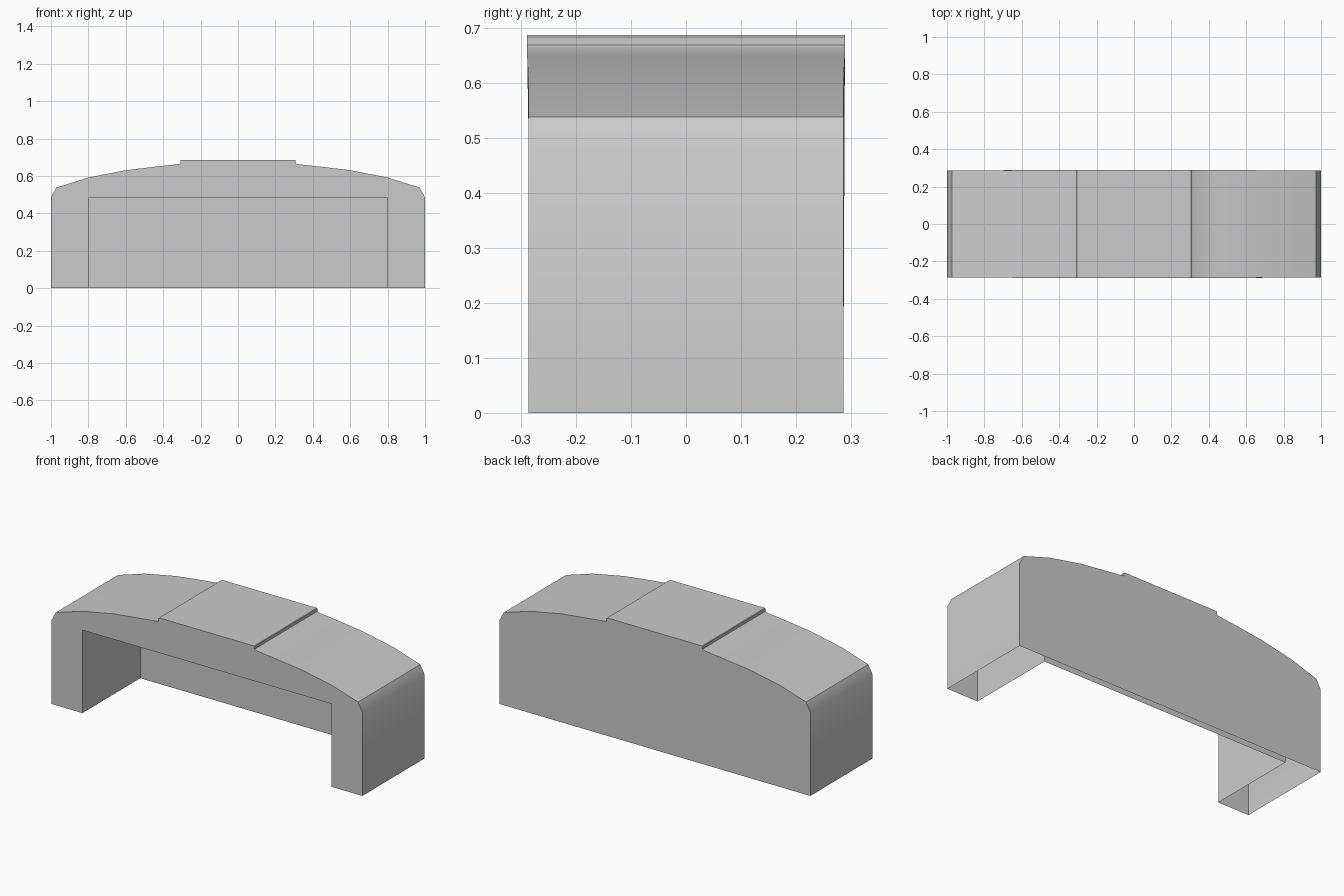
import bpy, bmesh, math

if "Cube" in bpy.data.objects:
    bpy.data.objects.remove(bpy.data.objects["Cube"])

DEPTH = 0.286      # half depth of the body
FLARE = 0.003      # slight outward swell near the crown
RECESS_Y = 0.245   # inner face of the back wall

# right half of the arched outline, bottom to crown (x, z)
half = [(1, 0), (1, 0.485), (0.972, 0.538), (0.8, 0.592), (0.6, 0.631),
        (0.45, 0.649), (0.315, 0.664), (0.308, 0.669), (0.308, 0.684), (0.305, 0.687)]
outline = half + [(-x, z) for x, z in reversed(half)]
opening = [(-0.8, 0), (-0.8, 0.482), (0.8, 0.482), (0.8, 0)]

bm = bmesh.new()


def half_depth(z):
    return DEPTH + FLARE * min(1, max(0, (z - 0.6) / 0.05))


def ring(points, side):
    return [bm.verts.new((x, side * half_depth(z), z)) for x, z in points]


def bridge(a, b):
    for i in range(len(a) - 1):
        bm.faces.new((a[i], b[i], b[i + 1], a[i + 1]))


# outer shell, open underneath
front = ring(outline, -1)
back = ring(outline, 1)
bridge(front, back)
bm.faces.new(back)

# front face with the opening, and the recess behind it
mouth = ring(opening, -1)
inner = [bm.verts.new((x, RECESS_Y, z)) for x, z in opening]
bm.faces.new(front + mouth)
bridge(mouth, inner)
bm.faces.new(inner)

bmesh.ops.recalc_face_normals(bm, faces=bm.faces)
# make sure the shell faces outward
bm.faces.ensure_lookup_table()
if bm.faces[0].normal.x < 0:
    bmesh.ops.reverse_faces(bm, faces=bm.faces)

mesh = bpy.data.meshes.new("arched_cover")
bm.to_mesh(mesh)
bm.free()
cover = bpy.data.objects.new("arched_cover", mesh)
bpy.context.collection.objects.link(cover)

# smooth arch, crisp edges
bpy.context.view_layer.objects.active = cover
cover.select_set(True)
bpy.ops.object.shade_smooth_by_angle(angle=math.radians(33))
